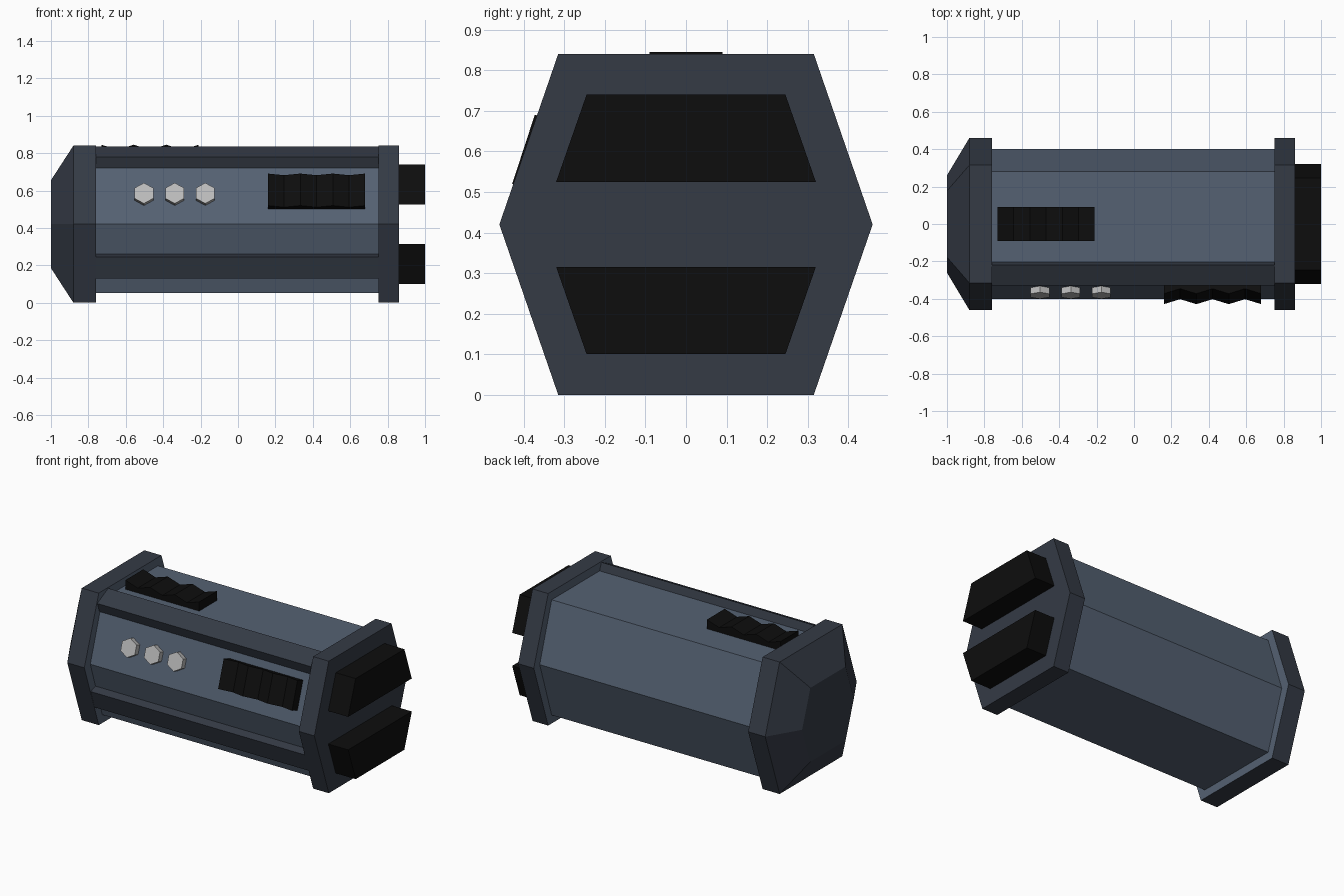
import bpy, bmesh, math
from mathutils import Vector

if "Cube" in bpy.data.objects:
    bpy.data.objects.remove(bpy.data.objects["Cube"])

CZ = 0.42  # height of the long axis


def material(name, rgb):
    m = bpy.data.materials.new(name)
    m.diffuse_color = (*rgb, 1)
    m.use_nodes = True
    m.node_tree.nodes["Principled BSDF"].inputs["Base Color"].default_value = m.diffuse_color
    return m


BLUE = material("blue_grey", (0.09, 0.12, 0.17))
DARK = material("dark_grey", (0.035, 0.043, 0.06))
BLACK = material("black", (0.004, 0.004, 0.004))
STEEL = material("steel", (0.5, 0.5, 0.5))


def loft(name, rings, mats, bands=None):
    """Skin rings of points, closing both ends; bands gives a material slot per span."""
    bm = bmesh.new()
    loops = [[bm.verts.new(p) for p in r] for r in rings]
    n = len(loops[0])
    for i, (a, b) in enumerate(zip(loops, loops[1:])):
        for k in range(n):
            f = bm.faces.new((a[k], a[(k + 1) % n], b[(k + 1) % n], b[k]))
            f.material_index = bands[i] if bands else 0
    bm.faces.new(loops[0][::-1])
    bm.faces.new(loops[-1])
    bmesh.ops.recalc_face_normals(bm, faces=bm.faces)
    me = bpy.data.meshes.new(name)
    bm.to_mesh(me)
    bm.free()
    for m in mats:
        me.materials.append(m)
    ob = bpy.data.objects.new(name, me)
    bpy.context.collection.objects.link(ob)
    return ob


def prism(name, profile, x0, x1, mat):
    return loft(name, [[(x, y, z) for y, z in profile] for x in (x0, x1)], [mat])


def hexagon(x, edge, mid, h):
    return [(x, y, CZ + z) for y, z in
            [(edge, h), (mid, 0), (edge, -h), (-edge, -h), (-mid, 0), (-edge, h)]]


# Casing: tapered cap, end flange, narrower body, second flange
cap, rim, body = (0.177, 0.26, 0.235), (0.315, 0.46, 0.42), (0.28, 0.40, 0.367)
sections = [(-1, cap), (-0.88, rim), (-0.76, rim), (-0.76, body),
            (0.75, body), (0.75, rim), (0.86, rim)]
loft("casing", [hexagon(x, *s) for x, s in sections], [DARK, BLUE], [0, 0, 1, 1, 1, 0])

# End blocks
upper = [(-0.32, 0.105), (0.32, 0.105), (0.245, 0.32), (-0.245, 0.32)]
for name, s in (("upper_end_block", 1), ("lower_end_block", -1)):
    prism(name, [(y, CZ + s * z) for y, z in upper], 0.84, 1.0, BLACK)

# Rails along the front of the body
prism("upper_rail", [(-0.20, 0.782), (-0.22, 0.835), (-0.33, 0.78), (-0.308, 0.72)],
      -0.76, 0.75, DARK)
prism("lower_rail", [(-0.345, 0.262), (-0.397, 0.245), (-0.358, 0.13), (-0.305, 0.145)],
      -0.76, 0.75, DARK)

# Directions of the sloping upper front face
slope = Vector((0, 0.12, 0.367)).normalized()
out = Vector((0, -slope.z, slope.y))
X = Vector((1, 0, 0))


def face_point(x, z):
    return Vector((x, -0.40 + 0.12 * (z - CZ) / 0.367, z))


# Zigzag vents: ridged profile extruded across the face
def vent(name, centre, normal, across, length=0.52, width=0.18, steps=6):
    prof = [(-length / 2, -0.01)]
    prof += [(length * (i / steps - 0.5), 0.03 if i % 2 else 0.058) for i in range(steps + 1)]
    prof += [(length / 2, -0.01)]
    loft(name, [[centre + X * u + normal * v + across * s * width / 2 for u, v in prof]
                for s in (-1, 1)], [BLACK])


vent("front_vent", face_point(0.42, 0.587), out, slope)
vent("top_vent", Vector((-0.47, 0, CZ + 0.367)), Vector((0, 0, 1)), Vector((0, 1, 0)),)

# Hexagonal bolts
for i, x in enumerate((-0.503, -0.338, -0.175)):
    c = face_point(x, 0.575)
    ring = [X * 0.058 * math.sin(k * math.pi / 3) + slope * 0.058 * math.cos(k * math.pi / 3)
            for k in range(6)]
    loft(f"bolt_{i + 1}", [[c + out * d + p for p in ring] for d in (-0.01, 0.035)], [STEEL])
